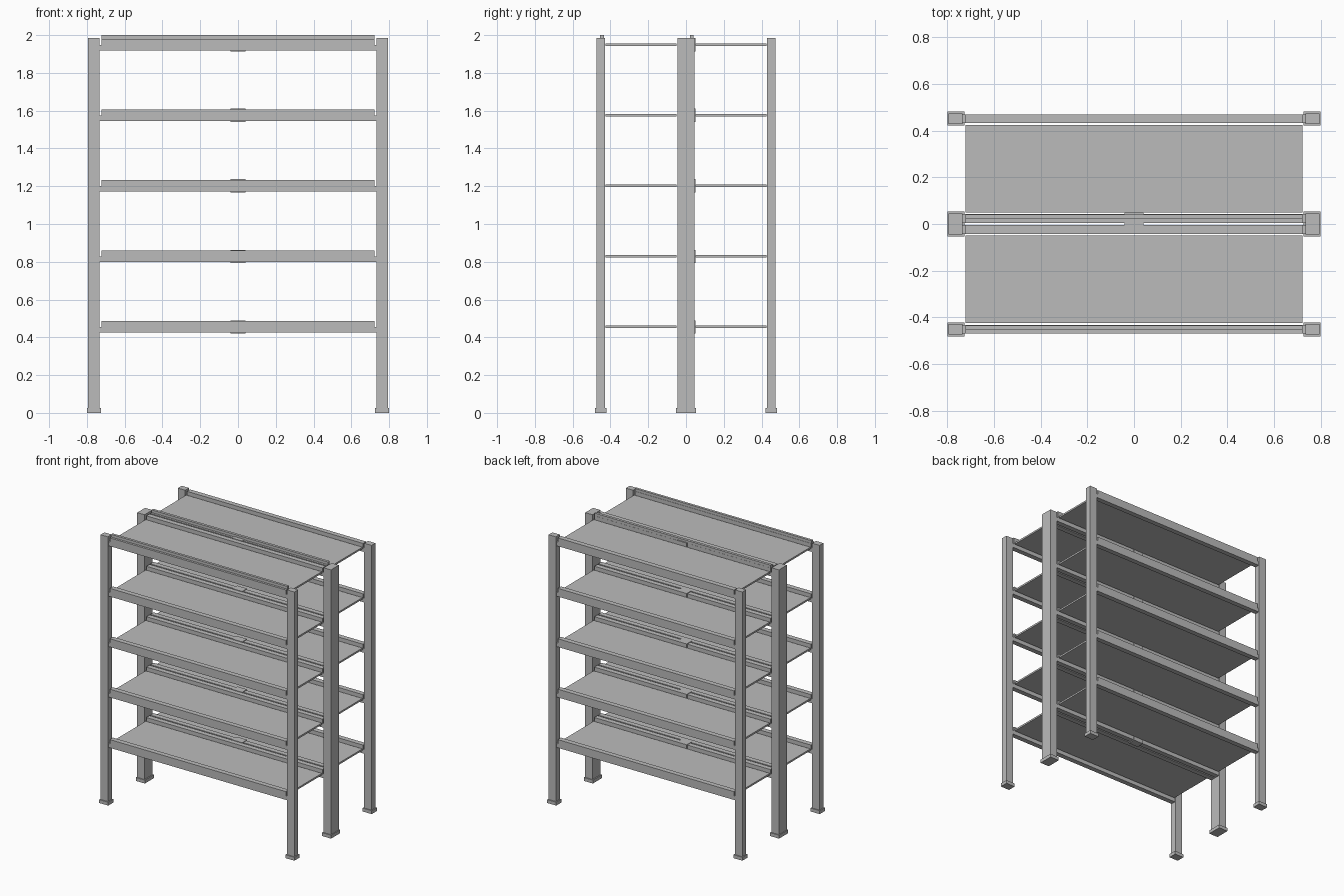
import bpy
import bmesh

cube = bpy.data.objects.get("Cube")
if cube:
    bpy.data.objects.remove(cube, do_unlink=True)

grey = bpy.data.materials.new("painted_grey_metal")
grey.use_nodes = True
grey.diffuse_color = (0.5, 0.5, 0.5, 1)
grey.node_tree.nodes["Principled BSDF"].inputs["Base Color"].default_value = (0.5, 0.5, 0.5, 1)


def finish(name, bm):
    mesh = bpy.data.meshes.new(name)
    bmesh.ops.recalc_face_normals(bm, faces=bm.faces)
    bm.to_mesh(mesh)
    bm.free()
    mesh.materials.append(grey)
    obj = bpy.data.objects.new(name, mesh)
    bpy.context.collection.objects.link(obj)
    return obj


def box(name, x, y, z):
    """Box from (min, max) pairs."""
    bm = bmesh.new()
    bmesh.ops.create_cube(bm, size=1)
    for v in bm.verts:
        v.co = [lo + (c + 0.5) * (hi - lo) for c, (lo, hi) in zip(v.co, (x, y, z))]
    return finish(name, bm)


def beam(name, y, z):
    """Bar whose lower half reaches the posts and whose upper half stops short."""
    low, mid, high = z - 0.03, z - 0.001, z + 0.031
    outline = [(-POST_IN, low), (POST_IN, low), (POST_IN, mid), (BAR, mid),
               (BAR, high), (-BAR, high), (-BAR, mid), (-POST_IN, mid)]
    bm = bmesh.new()
    face = bm.faces.new([bm.verts.new((px, y[0], pz)) for px, pz in outline])
    side = bmesh.ops.extrude_face_region(bm, geom=[face])["geom"]
    for v in side:
        if isinstance(v, bmesh.types.BMVert):
            v.co.y = y[1]
    return finish(name, bm)


POST_IN, POST_OUT, BAR = 0.734, 0.794, 0.722
LEVELS = [0.455 + 0.3735 * i for i in range(5)]

# Posts and their feet
for row, y, half, foot in (("front", -0.452, 0.0225, 0.03),
                           ("middle", 0, 0.046, 0.0535),
                           ("back", 0.452, 0.0225, 0.03)):
    for side, s in (("left", 1), ("right", -1)):
        px = sorted((s * POST_IN, s * POST_OUT))
        fx = sorted((s * 0.726, s * 0.8))
        box(f"{row}_{side}_post", px, (y - half, y + half), (0.02, 1.986))
        box(f"{row}_{side}_foot", fx, (y - foot, y + foot), (0, 0.025))

# Shelves, bars and the clips joining the middle bars
for n, z in enumerate(LEVELS, 1):
    for bay, y in (("front", (-0.425, -0.05)), ("back", (0.05, 0.425))):
        box(f"{bay}_shelf_{n}", (-BAR, BAR), y, (z - 0.0065, z + 0.0065))
    for row, y in (("front", (-0.47, -0.433)), ("middle_front", (-0.042, -0.005)),
                   ("middle_back", (0.005, 0.042)), ("back", (0.433, 0.47))):
        beam(f"{row}_bar_{n}", y, z)
    box(f"bar_clip_{n}", (-0.04, 0.04), (-0.008, 0.049), (z - 0.036, z + 0.035))

# Raised lips on the top level
for row, y in (("front", (-0.454, -0.435)), ("middle", (0.021, 0.041))):
    box(f"{row}_top_lip", (-BAR, BAR), y, (1.975, 2.0))
